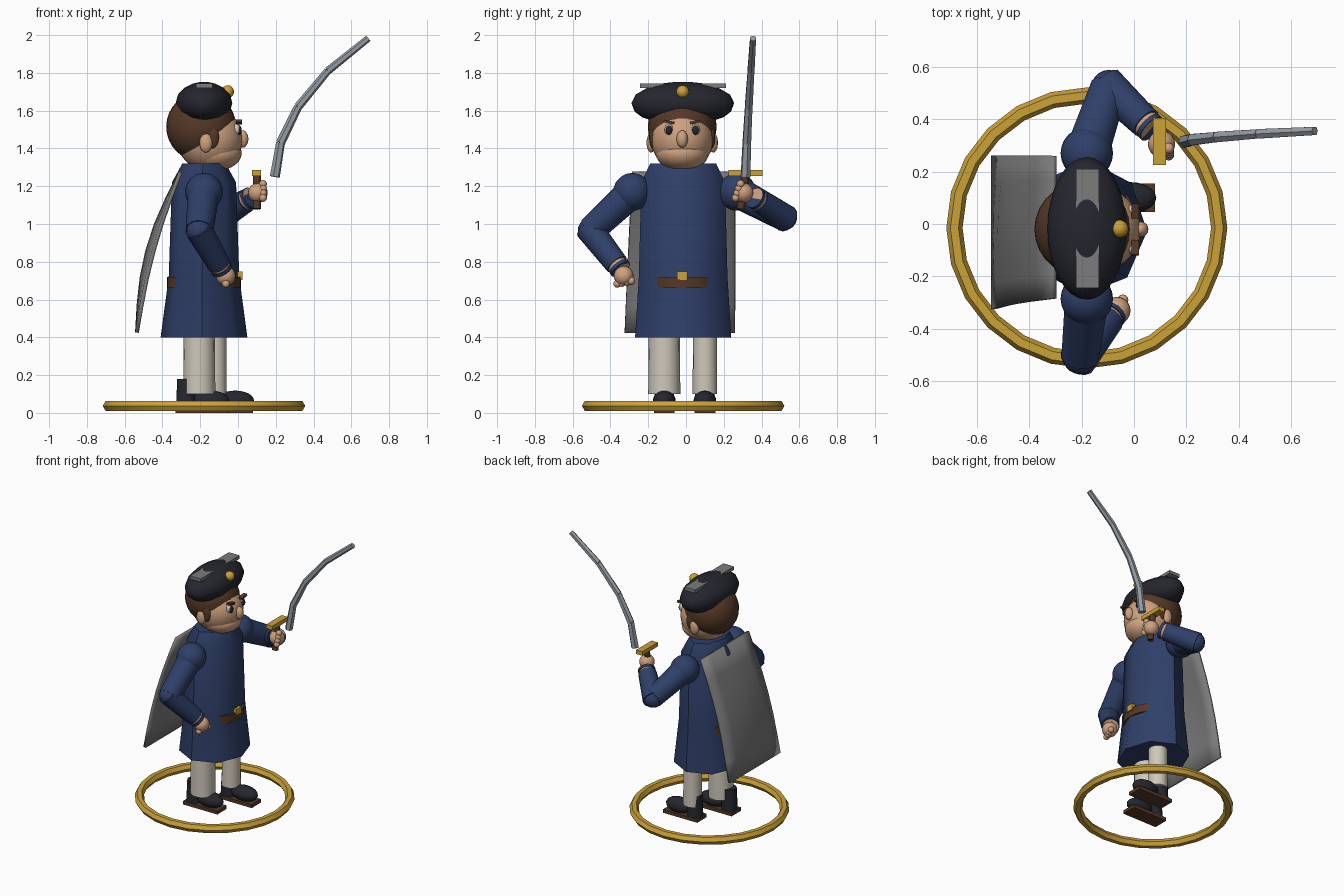
import bpy, bmesh, math
from mathutils import Vector

cube = bpy.data.objects.get("Cube")
if cube:
    bpy.data.objects.remove(cube, do_unlink=True)


def material(name, rgb):
    m = bpy.data.materials.new(name)
    m.use_nodes = True
    col = (*rgb, 1)
    m.diffuse_color = col
    node = next(n for n in m.node_tree.nodes if n.type == 'BSDF_PRINCIPLED')
    node.inputs["Base Color"].default_value = col
    node.inputs["Roughness"].default_value = 0.7
    return m


NAVY = material("navy cloth", (.028, .05, .14))
GOLD = material("gold", (.6, .36, .04))
SKIN = material("skin", (.62, .36, .21))
BROWN = material("brown", (.09, .04, .02))
BLACK = material("black felt", (.019, .02, .028))
CREAM = material("cream cloth", (.62, .58, .49))
GREY = material("grey cloth", (.2, .2, .2))
STEEL = material("steel", (.3, .34, .38))


def finish(ob, name, mat, angle=40):
    ob.name = name
    ob.data.materials.append(mat)
    bpy.ops.object.select_all(action='DESELECT')
    ob.select_set(True)
    bpy.context.view_layer.objects.active = ob
    if angle:
        bpy.ops.object.shade_smooth_by_angle(angle=math.radians(angle))
    return ob


def from_bmesh(bm, name, mat, angle=40):
    bmesh.ops.recalc_face_normals(bm, faces=bm.faces)
    me = bpy.data.meshes.new(name)
    bm.to_mesh(me)
    bm.free()
    ob = bpy.data.objects.new(name, me)
    bpy.context.collection.objects.link(ob)
    return finish(ob, name, mat, angle)


def ball(name, mat, loc, size, seg=20):
    bpy.ops.mesh.primitive_uv_sphere_add(segments=seg, ring_count=seg // 2 + 2, location=loc)
    ob = bpy.context.object
    ob.scale = size if isinstance(size, tuple) else (size,) * 3
    return finish(ob, name, mat, 60)


def box(name, mat, loc, size, rot=(0, 0, 0)):
    bpy.ops.mesh.primitive_cube_add(size=1, location=loc, rotation=rot)
    ob = bpy.context.object
    ob.scale = size
    return finish(ob, name, mat, 0)


def tube(name, mat, a, b, r1, r2, sides=14):
    a, b = Vector(a), Vector(b)
    d = b - a
    bpy.ops.mesh.primitive_cone_add(vertices=sides, radius1=r1, radius2=r2, depth=d.length,
                                    location=(a + b) / 2, rotation=d.to_track_quat('Z', 'Y').to_euler())
    return finish(bpy.context.object, name, mat)


def loft(name, mat, rings, centre, sides, turn=0):
    """Closed stack of elliptical rings given as (z, x radius, y radius)."""
    bm = bmesh.new()
    loops = []
    for z, rx, ry in rings:
        angles = [2 * math.pi * i / sides + turn for i in range(sides)]
        loops.append([bm.verts.new((centre[0] + rx * math.cos(t), centre[1] + ry * math.sin(t), z))
                      for t in angles])
    for low, high in zip(loops, loops[1:]):
        for i in range(sides):
            j = (i + 1) % sides
            bm.faces.new((low[i], low[j], high[j], high[i]))
    bm.faces.new(loops[0])
    bm.faces.new(loops[-1])
    return from_bmesh(bm, name, mat, 50)


CX, CY = -.18, -.015

# Ground ring
bpy.ops.mesh.primitive_torus_add(major_segments=24, minor_segments=6, major_radius=.505,
                                 minor_radius=.031, location=(CX, CY, .037))
finish(bpy.context.object, "base_ring", GOLD)

# Coat, belt and buckle
loft("coat", NAVY, [(.4, .23, .255), (.72, .187, .235), (1.22, .17, .222), (1.32, .115, .175)],
     (CX, CY), 8, -.05)
loft("belt", BROWN, [(.66, .197, .2), (.72, .197, .2)], (CX, CY), 28)
box("buckle", GOLD, (.008, -.02, .725), (.03, .056, .045))

# Legs and shoes
for side, x, y, r, sole_x in (("right", -.205, -.115, .085, -.19), ("left", -.125, .1, .065, -.06)):
    tube(side + "_leg", CREAM, (x, y, .1), (x, y, .45), r, r * .97, 16)
    box(side + "_sole", BROWN, (sole_x, y, .0125), (.28, .11, .025))
    ball(side + "_shoe_toe", BLACK, (sole_x + .045, y, .065), (.1, .06, .053))
    tube(side + "_shoe_heel", BLACK, (sole_x - .085, y, .02), (sole_x - .085, y, .18), .055, .048)

# Head and face
ball("head", SKIN, (-.15, -.02, 1.45), (.175, .165, .17), 28)
ball("jaw", SKIN, (-.125, -.02, 1.375), (.145, .14, .095), 24)
ball("nose", SKIN, (.025, -.02, 1.45), (.03, .03, .046), 16)
ball("hair", BROWN, (-.195, -.02, 1.515), (.185, .182, .185), 28)
for name, s in (("right", -1), ("left", 1)):
    ball(name + "_ear", SKIN, (-.17, -.02 + s * .165, 1.43), (.035, .024, .052), 14)
    ball(name + "_sideburn", BROWN, (-.135, -.02 + s * .155, 1.46), (.035, .02, .06), 14)
    ball(name + "_eye_white", CREAM, (-.008, -.02 + s * .07, 1.5), (.022, .024, .03), 14)
    ball(name + "_eye", BLACK, (.006, -.02 + s * .07, 1.497), (.014, .018, .025), 14)
    box(name + "_brow", BROWN, (.005, -.02 + s * .07, 1.54), (.03, .058, .014), (s * .2, 0, 0))

# Hat
loft("hat", BLACK, [(1.55, .07, .17), (1.565, .105, .215), (1.595, .137, .255), (1.64, .15, .272),
                    (1.685, .138, .25), (1.72, .105, .19), (1.743, .06, .12), (1.752, .02, .04)],
     (CX, -.017), 32)
box("hat_trim", GREY, (-.178, -.017, 1.732), (.088, .455, .024))
ball("hat_badge", GOLD, (-.055, -.018, 1.7), .034, 16)

# Cape: a slanted panel bulging outward in the middle
bm = bmesh.new()
cols, rows = 6, 6
grid = []
for j in range(rows + 1):
    v = j / rows
    line = []
    for i in range(cols + 1):
        u = i / cols
        bulge = .06 * math.sin(math.pi * v) * (.45 + .55 * math.sin(math.pi * u))
        left = -.325 + .04 * v
        line.append(bm.verts.new((-.535 + .23 * v - bulge, left + (.26 - left) * u,
                                  .425 + .85 * v + .2 * bulge)))
    grid.append(line)
for j in range(rows):
    for i in range(cols):
        bm.faces.new((grid[j][i], grid[j][i + 1], grid[j + 1][i + 1], grid[j + 1][i]))
cape = from_bmesh(bm, "cape", GREY, 40)
solid = cape.modifiers.new("thickness", 'SOLIDIFY')
solid.thickness = .02
solid.offset = 0

# Arms: shoulder ball, two sleeves, cuff bands and a fist with knuckles
arms = (("right", (-.18, -.285, 1.17), (-.205, -.505, .965), (-.1, -.365, .785), (-.065, -.33, .725)),
        ("left", (-.18, .27, 1.17), (-.095, .52, 1.035), (.045, .385, 1.125), (.105, .305, 1.165)))
for side, shoulder, elbow, wrist, hand in arms:
    shoulder, elbow, wrist, hand = map(Vector, (shoulder, elbow, wrist, hand))
    d = (wrist - elbow).normalized()
    ball(side + "_shoulder", NAVY, shoulder, .1, 24)
    tube(side + "_upper_sleeve", NAVY, shoulder, elbow, .085, .073)
    ball(side + "_elbow", NAVY, elbow, .068)
    tube(side + "_lower_sleeve", NAVY, elbow - d * .02, wrist, .073, .062)
    tube(side + "_wrist", SKIN, wrist, wrist + d * .035, .054, .054)
    tube(side + "_cuff", NAVY, wrist + d * .016, wrist + d * .035, .059, .059)
    ball(side + "_hand", SKIN, hand, .052)
    across = Vector((0, .35, 1)) if side == "left" else Vector((.3, 1, .2))
    across.normalize()
    ahead = d.cross(across).cross(across) * -1
    for k in range(4):
        ball(f"{side}_finger_{k + 1}", SKIN, hand + ahead * .042 + across * (k - 1.5) * .026, .021, 12)

# Sword: grip, guard and a curved blade of tapered lengths
tube("sword_grip", BROWN, (.1, .29, 1.08), (.1, .315, 1.26), .022, .022, 10)
box("sword_guard", GOLD, (.098, .315, 1.27), (.05, .18, .03))
path = [(.195, .315, 1.25), (.225, .322, 1.43), (.318, .332, 1.62), (.475, .344, 1.81), (.69, .355, 1.983)]
for k in range(4):
    tube(f"sword_blade_{k + 1}", STEEL, path[k], path[k + 1], .027 - .002 * k, .024 - .002 * k, 6)
